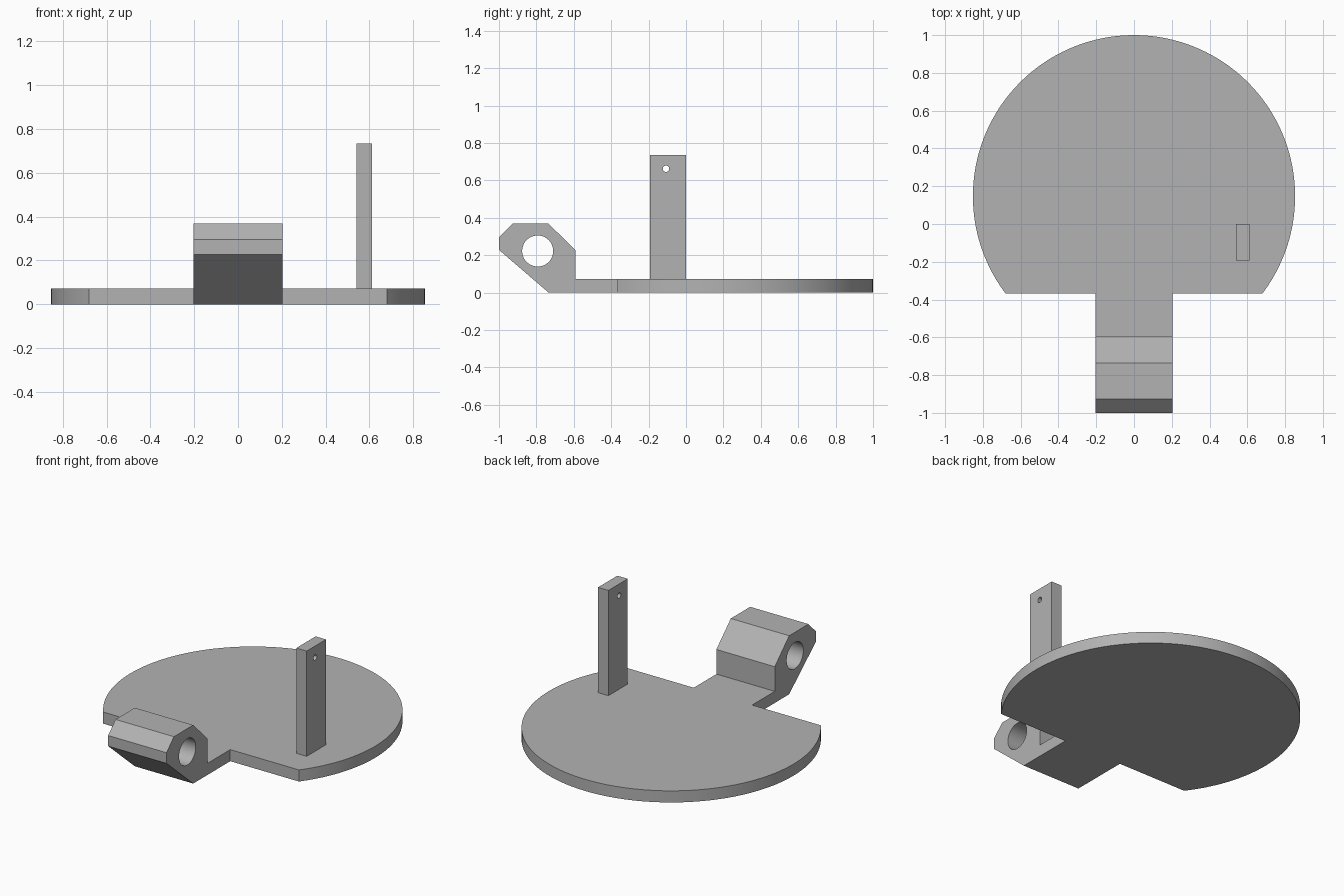
import bpy, bmesh, math
from mathutils import Vector

cube = bpy.data.objects.get("Cube")
if cube:
    bpy.data.objects.remove(cube, do_unlink=True)

grey = bpy.data.materials.new("plain grey")
grey.use_nodes = True
GREY = (0.45, 0.45, 0.45, 1)
grey.diffuse_color = GREY
grey.node_tree.nodes["Principled BSDF"].inputs["Base Color"].default_value = GREY


def prism(name, points, sweep):
    """Solid made by sweeping a flat outline along a vector."""
    bm = bmesh.new()
    face = bm.faces.new([bm.verts.new(p) for p in points])
    moved = bmesh.ops.extrude_face_region(bm, geom=[face])["geom"]
    verts = [v for v in moved if isinstance(v, bmesh.types.BMVert)]
    bmesh.ops.translate(bm, verts=verts, vec=Vector(sweep))
    bmesh.ops.recalc_face_normals(bm, faces=bm.faces)
    mesh = bpy.data.meshes.new(name)
    bm.to_mesh(mesh)
    bm.free()
    mesh.materials.append(grey)
    obj = bpy.data.objects.new(name, mesh)
    bpy.context.collection.objects.link(obj)
    return obj


def combine(obj, other, operation):
    """Apply a boolean and discard the helper."""
    mod = obj.modifiers.new(operation.title(), 'BOOLEAN')
    mod.operation, mod.object, mod.solver = operation, other, 'EXACT'
    bpy.context.view_layer.objects.active = obj
    bpy.ops.object.modifier_apply(modifier=mod.name)
    bpy.data.objects.remove(other, do_unlink=True)


def drill(obj, y, z, radius, sides):
    """Round hole running along x."""
    ring = [(-1, y + radius * math.cos(i * math.tau / sides),
             z + radius * math.sin(i * math.tau / sides)) for i in range(sides)]
    combine(obj, prism("drill", ring, (2, 0, 0)), 'DIFFERENCE')


def smooth(obj):
    bpy.ops.object.select_all(action='DESELECT')
    obj.select_set(True)
    bpy.context.view_layer.objects.active = obj
    bpy.ops.object.shade_smooth_by_angle(angle=math.radians(25))


THICK, RADIUS, CENTRE, CHORD = 0.073, 0.853, 0.147, -0.367
HALF = 0.203

# Round plate with a straight front edge
start = math.asin((CHORD - CENTRE) / RADIUS)
span = math.pi - 2 * start
STEPS = 96
arc = [(RADIUS * math.cos(start + span * i / STEPS),
        CENTRE + RADIUS * math.sin(start + span * i / STEPS), 0)
       for i in range(STEPS + 1)]
plate = prism("base_plate", arc, (0, 0, THICK))

# Hinge knuckle and its tongue, as one side profile
profile = [(-0.2, 0), (-0.735, 0), (-1, 0.228), (-1, 0.295), (-0.927, 0.368),
           (-0.735, 0.368), (-0.592, 0.228), (-0.592, THICK), (-0.2, THICK)]
hinge = prism("hinge_block", [(-HALF, y, z) for y, z in profile], (2 * HALF, 0, 0))
drill(hinge, -0.793, 0.222, 0.083, 48)
combine(plate, hinge, 'UNION')
plate.name = "base_plate_with_hinge"
smooth(plate)

# Upright post with a small pin hole
foot = [(0.54, -0.192, THICK), (0.612, -0.192, THICK),
        (0.612, 0, THICK), (0.54, 0, THICK)]
post = prism("upright_post", foot, (0, 0, 0.735 - THICK))
drill(post, -0.107, 0.662, 0.017, 24)
smooth(post)
